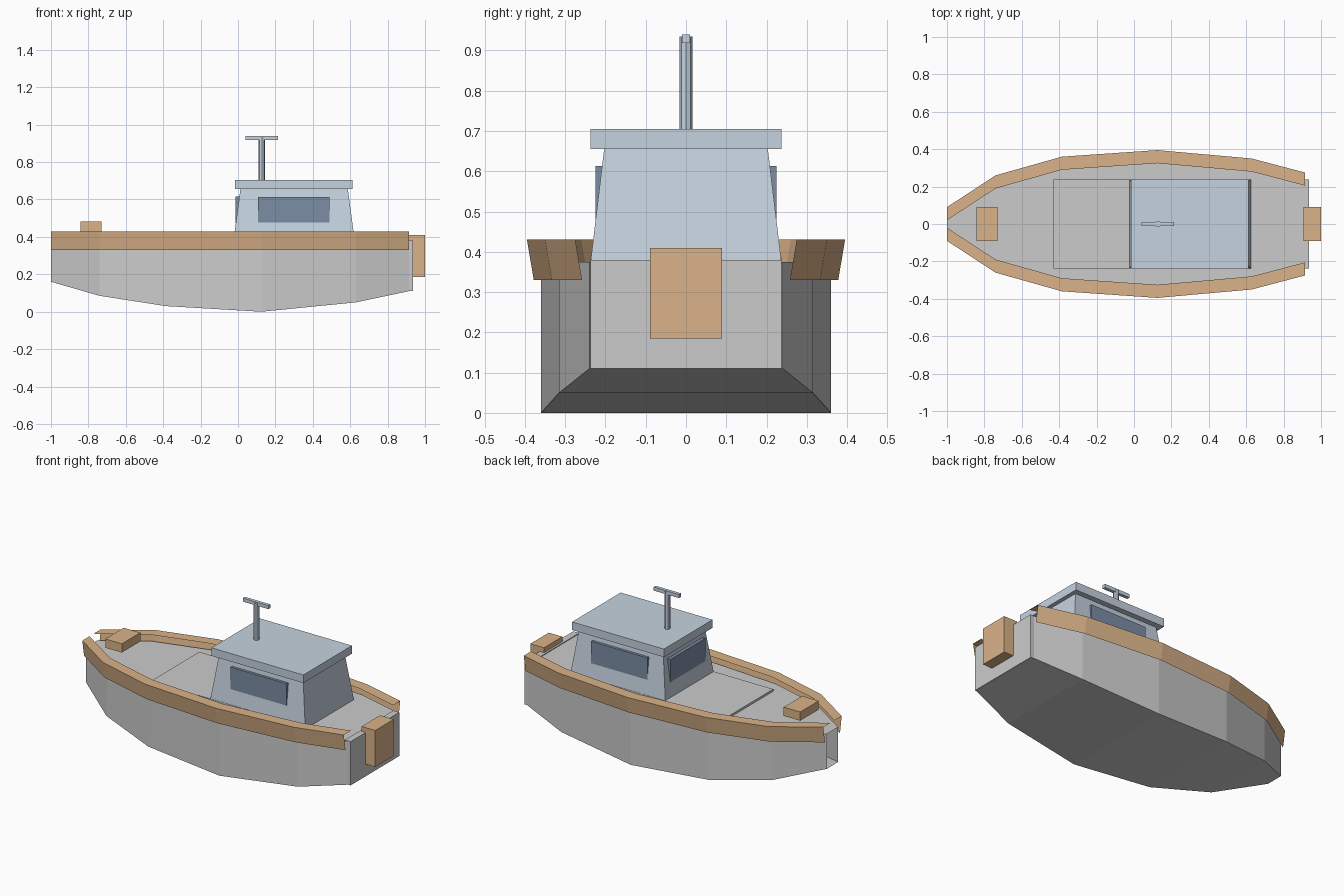
import bpy, math

if "Cube" in bpy.data.objects:
    bpy.data.objects.remove(bpy.data.objects["Cube"])

# stations along the boat: x, hull half width, keel height
STATIONS = [(-1.0, .055, .16), (-.74, .225, .085), (-.385, .325, .03),
            (.125, .36, 0), (.63, .315, .05), (.915, .24, .11)]


def material(name, rgb):
    m = bpy.data.materials.new(name)
    m.diffuse_color = (*rgb, 1)
    m.use_nodes = True
    m.node_tree.nodes["Principled BSDF"].inputs["Base Color"].default_value = m.diffuse_color
    return m


WOOD = material("wood", (.70, .45, .25))
PAINT = material("blue_grey", (.56, .65, .74))
GLASS = material("glass", (.20, .27, .38))


def add_mesh(name, verts, faces, mat=None):
    me = bpy.data.meshes.new(name)
    me.from_pydata(verts, [], faces)
    ob = bpy.data.objects.new(name, me)
    bpy.context.collection.objects.link(ob)
    if mat:
        me.materials.append(mat)
    return ob


def loft(name, sections, mat=None):
    """Join equal-length open cross-sections with quads."""
    n = len(sections[0])
    faces = [(i * n + j, i * n + j + 1, (i + 1) * n + j + 1, (i + 1) * n + j)
             for i in range(len(sections) - 1) for j in range(n - 1)]
    return add_mesh(name, [p for s in sections for p in s], faces, mat)


def block(name, x, y, z, mat=None, inset=(0, 0)):
    """Box from ranges; inset tapers the top in x and y."""
    verts = [(x[0] + k * inset[0] if a == 0 else x[1] - k * inset[0],
              y[0] + k * inset[1] if b == 0 else y[1] - k * inset[1], z[k])
             for k in (0, 1) for a, b in ((0, 0), (1, 0), (1, 1), (0, 1))]
    faces = [(3, 2, 1, 0), (4, 5, 6, 7)]
    faces += [(i, (i + 1) % 4, (i + 1) % 4 + 4, i + 4) for i in range(4)]
    return add_mesh(name, verts, faces, mat)


# hull shell, deck and transom
TOP = .375
loft("hull", [[(x, -w, TOP), (x, -w, k), (x, w, k), (x, w, TOP)]
              for x, w, k in STATIONS])
loft("deck", [[(x, w, TOP), (x, -w, TOP)] for x, w, k in STATIONS])
block("transom", (.895, .935), (-.237, .237), (.11, .38))
block("deck_panel", (-.43, .6), (-.237, .237), (.365, .388))

# flared wooden rails, outer face plus top cap
for side, label in ((-1, "right"), (1, "left")):
    rail = loft("rail_" + label,
                [[(x, side * (w + .018), .33), (x, side * (w + .035), .43),
                  (x, side * (w - .035), .43)] for x, w, k in STATIONS], WOOD)
    if side > 0:
        rail.data.flip_normals()

# tapered cabin and roof
block("cabin", (-.025, .625), (-.237, .237), (.375, .657), PAINT, (.038, .034))
block("cabin_roof", (-.015, .612), (-.237, .237), (.655, .705), PAINT)

# window panes
block("bow_window", (-.013, .015), (-.17, .17), (.475, .615), GLASS)
for side, label in ((-1, "right"), (1, "left")):
    y = sorted((side * .200, side * .225))
    block("side_window_" + label, (.107, .49), y, (.478, .613), GLASS)

# mast with crossbar
bpy.ops.mesh.primitive_cylinder_add(vertices=8, radius=.0165, depth=.235,
                                    location=(.127, 0, .8175))
mast = bpy.context.object
mast.name = "mast"
mast.data.materials.append(PAINT)
block("mast_crossbar", (.04, .215), (-.01, .01), (.918, .94), PAINT)

# wooden bow locker and rudder block
block("bow_locker", (-.843, -.73), (-.09, .09), (.428, .482), WOOD)
block("rudder", (.907, 1.0), (-.09, .09), (.185, .41), WOOD)
